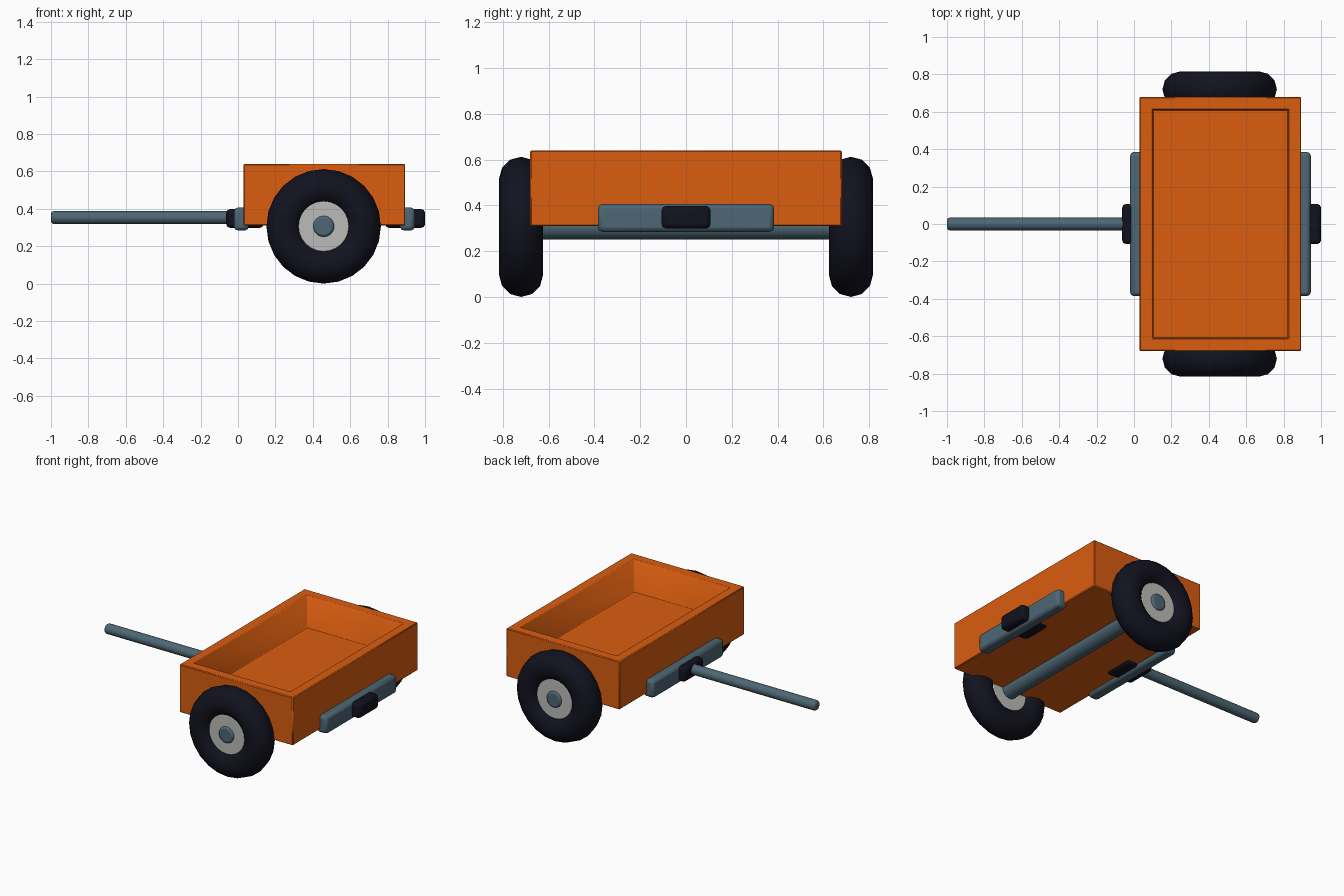
import bpy, bmesh, math
from mathutils import Vector

if "Cube" in bpy.data.objects:
    bpy.data.objects.remove(bpy.data.objects["Cube"])


def material(name, rgb):
    m = bpy.data.materials.new(name)
    m.diffuse_color = (*rgb, 1)
    m.use_nodes = True
    m.node_tree.nodes["Principled BSDF"].inputs["Base Color"].default_value = m.diffuse_color
    return m


ORANGE = material("orange_paint", (0.70, 0.11, 0.005))
STEEL = material("blue_grey_steel", (0.075, 0.135, 0.175))
RUBBER = material("black_rubber", (0.006, 0.006, 0.014))
HUB = material("light_grey", (0.5, 0.5, 0.48))


def finish(name, mat, bevel=0, segments=2):
    ob = bpy.context.object
    ob.name = name
    ob.data.materials.append(mat)
    if bevel:
        b = ob.modifiers.new("bevel", 'BEVEL')
        b.width, b.segments, b.limit_method = bevel, segments, 'ANGLE'
    bpy.ops.object.shade_smooth_by_angle(angle=math.radians(35))
    return ob


def box(name, lo, hi, mat, bevel, segments=2):
    lo, hi = Vector(lo), Vector(hi)
    bpy.ops.mesh.primitive_cube_add(size=1, location=(lo + hi) / 2)
    bpy.context.object.scale = hi - lo
    bpy.ops.object.transform_apply(location=False, rotation=False, scale=True)
    return finish(name, mat, bevel, segments)


def rod(name, centre, radius, length, rot, mat, bevel):
    bpy.ops.mesh.primitive_cylinder_add(vertices=24, radius=radius, depth=length,
                                        location=centre, rotation=rot)
    return finish(name, mat, bevel)


CX = 0.462          # middle of the cart bed
AXLE_Z = 0.306
ALONG_Y = (math.pi / 2, 0, 0)
ALONG_X = (0, math.pi / 2, 0)

# Open cargo bed: top face inset, then pushed down
bed = box("cargo_bed", (0.03, -0.68, 0.31), (0.894, 0.68, 0.64), ORANGE, 0.005, 1)
bm = bmesh.new()
bm.from_mesh(bed.data)
top = max(bm.faces, key=lambda f: f.calc_center_median().z)
bmesh.ops.inset_individual(bm, faces=[top], thickness=0.098)
hole = bmesh.ops.extrude_discrete_faces(bm, faces=[top])["faces"]
bmesh.ops.translate(bm, verts=hole[0].verts, vec=(0, 0, -0.22))
bm.to_mesh(bed.data)
bm.free()

# Axle and wheels
rod("axle", (CX - 0.004, 0, AXLE_Z), 0.056, 1.58, ALONG_Y, STEEL, 0.012)
for side, s in (("front", -1), ("back", 1)):
    centre = (CX - 0.004, s * 0.72, AXLE_Z)
    bpy.ops.mesh.primitive_torus_add(major_segments=24, minor_segments=12,
                                     major_radius=0.21, minor_radius=0.096,
                                     location=centre, rotation=ALONG_Y)
    finish(side + "_tyre", RUBBER)
    rod(side + "_hub", centre, 0.14, 0.115, ALONG_Y, HUB, 0.01)

# Bumpers and coupling blocks at both ends
for end, s in (("left", -1), ("right", 1)):
    def span(a, b):
        return sorted((CX + s * a, CX + s * b))
    x0, x1 = span(0.405, 0.483)
    box(end + "_bumper", (x0, -0.385, 0.284), (x1, 0.385, 0.406), STEEL, 0.02)
    x0, x1 = span(0.325, 0.525 if s < 0 else 0.538)
    box(end + "_coupling_block", (x0, -0.107, 0.298), (x1, 0.107, 0.398), RUBBER, 0.02)

# Drawbar
rod("drawbar", (-0.49, 0, 0.353), 0.034, 1.02, ALONG_X, STEEL, 0.014)
